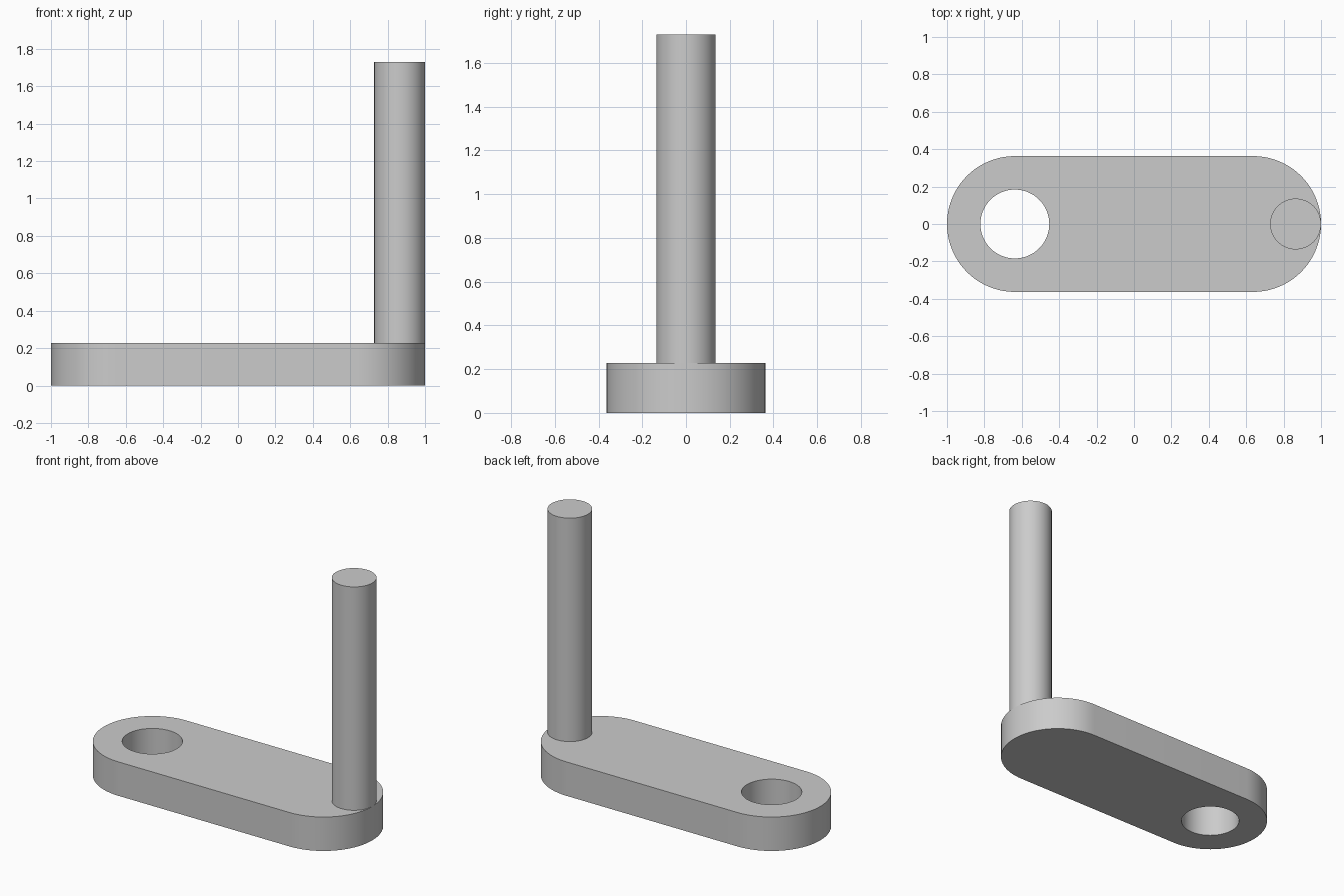
import bpy
import bmesh
from math import cos, sin, pi

default = bpy.data.objects.get("Cube")
if default:
    bpy.data.objects.remove(default, do_unlink=True)

PLATE_R, PLATE_H = 0.363, 0.228
HOLE_R, HOLE_X = 0.184, -0.637
PIN_R, PIN_TOP = 0.136, 1.73

grey = bpy.data.materials.new("plain grey")
grey.use_nodes = True
colour = (0.6, 0.6, 0.6, 1)
grey.diffuse_color = colour
grey.node_tree.nodes["Principled BSDF"].inputs["Base Color"].default_value = colour


def arc(cx, radius, start, end, steps):
    """Points along an arc centred on the x axis."""
    angles = [start + (end - start) * i / steps for i in range(steps + 1)]
    return [(cx + radius * cos(a), radius * sin(a)) for a in angles]


def extrude_outlines(name, outlines, bottom, top):
    """Solid from an outer outline, with any further outlines as holes."""
    bm = bmesh.new()
    for outline in outlines:
        verts = [bm.verts.new((x, y, bottom)) for x, y in outline]
        for a, b in zip(verts, verts[1:] + verts[:1]):
            bm.edges.new((a, b))
    bmesh.ops.triangle_fill(bm, edges=bm.edges[:], use_beauty=True)
    result = bmesh.ops.extrude_face_region(bm, geom=bm.faces[:], use_keep_orig=True)
    moved = [v for v in result["geom"] if isinstance(v, bmesh.types.BMVert)]
    bmesh.ops.translate(bm, verts=moved, vec=(0, 0, top - bottom))
    bmesh.ops.recalc_face_normals(bm, faces=bm.faces[:])
    mesh = bpy.data.meshes.new(name)
    bm.to_mesh(mesh)
    bm.free()
    mesh.materials.append(grey)
    obj = bpy.data.objects.new(name, mesh)
    bpy.context.collection.objects.link(obj)
    bpy.ops.object.select_all(action="DESELECT")
    obj.select_set(True)
    bpy.context.view_layer.objects.active = obj
    bpy.ops.object.shade_smooth_by_angle()
    return obj


# Arm plate: rounded ends and a shaft hole
right_end = arc(-HOLE_X, PLATE_R, -pi / 2, pi / 2, 40)
left_end = arc(HOLE_X, PLATE_R, pi / 2, 3 * pi / 2, 40)
hole = arc(HOLE_X, HOLE_R, 0, 2 * pi, 64)[:-1]
extrude_outlines("arm_plate", [right_end + left_end, hole], 0, PLATE_H)

# Handle pin: upright, flush with the end of the plate
pin = arc(1 - PIN_R, PIN_R, 0, 2 * pi, 64)[:-1]
extrude_outlines("handle_pin", [pin], PLATE_H, PIN_TOP)
